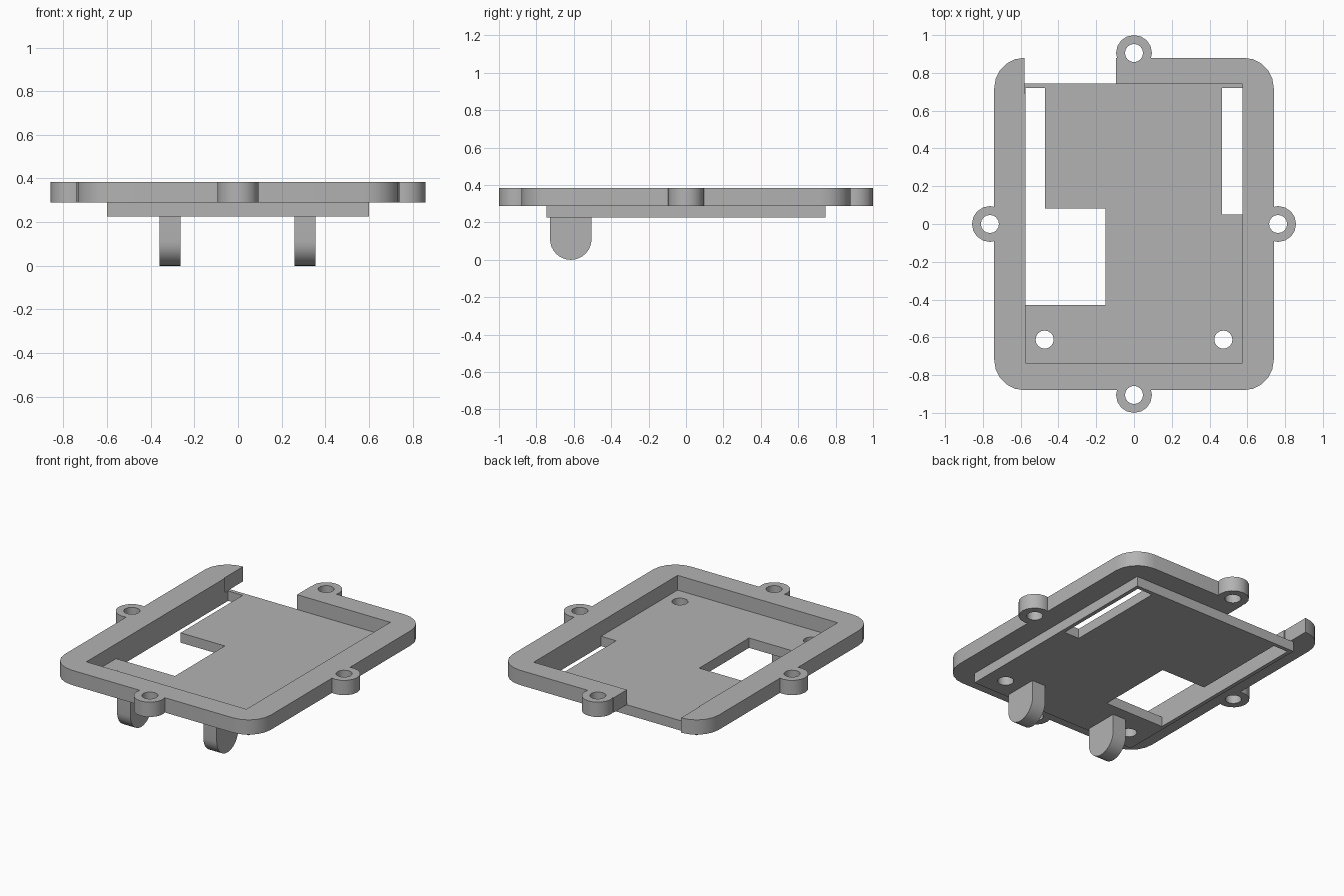
import bpy, bmesh, math
from mathutils import Matrix

if "Cube" in bpy.data.objects:
    bpy.data.objects.remove(bpy.data.objects["Cube"], do_unlink=True)

grey = bpy.data.materials.new("plain grey")
grey.use_nodes = True
GREY = (0.45, 0.45, 0.45, 1)
grey.diffuse_color = GREY
grey.node_tree.nodes["Principled BSDF"].inputs["Base Color"].default_value = GREY

FRAME_TOP, FRAME_BASE, PLATE_BASE = 0.385, 0.289, 0.225


def prism(name, outline, low, high, turn=None):
    """Extrude a 2D outline from low to high, optionally turned."""
    bm = bmesh.new()
    face = bm.faces.new([bm.verts.new((x, y, low)) for x, y in outline])
    out = bmesh.ops.extrude_face_region(bm, geom=[face])
    top = [v for v in out["geom"] if isinstance(v, bmesh.types.BMVert)]
    bmesh.ops.translate(bm, verts=top, vec=(0, 0, high - low))
    if turn:
        bm.transform(turn)
    bmesh.ops.recalc_face_normals(bm, faces=bm.faces)
    mesh = bpy.data.meshes.new(name)
    bm.to_mesh(mesh)
    bm.free()
    mesh.materials.append(grey)
    obj = bpy.data.objects.new(name, mesh)
    bpy.context.collection.objects.link(obj)
    return obj


def rect(x0, x1, y0, y1):
    return [(x0, y0), (x1, y0), (x1, y1), (x0, y1)]


def arc(cx, cy, r, start, end, steps):
    angles = [math.radians(start + (end - start) * i / steps) for i in range(steps + 1)]
    return [(cx + r * math.cos(a), cy + r * math.sin(a)) for a in angles]


def circle(cx, cy, r, steps=16):
    return arc(cx, cy, r, 0, 360, steps)[:-1]


def combine(target, helpers, operation):
    """Apply a boolean with each helper, then remove the helper."""
    for helper in helpers:
        helper.hide_render = True
        mod = target.modifiers.new("cut", "BOOLEAN")
        mod.operation, mod.object, mod.solver = operation, helper, "EXACT"
        graph = bpy.context.evaluated_depsgraph_get()
        mesh = bpy.data.meshes.new_from_object(target.evaluated_get(graph))
        target.modifiers.clear()
        target.data = mesh
        bpy.data.objects.remove(helper, do_unlink=True)


def finish(obj):
    bpy.ops.object.select_all(action="DESELECT")
    obj.select_set(True)
    bpy.context.view_layer.objects.active = obj
    bpy.ops.object.shade_smooth_by_angle(angle=math.radians(30))


# Rounded frame with four screw lugs
W, D, R = 0.74, 0.88, 0.16
corners = [(1, 1, 0), (-1, 1, 90), (-1, -1, 180), (1, -1, 270)]
outline = [p for sx, sy, a in corners
           for p in arc(sx * (W - R), sy * (D - R), R, a, a + 90, 5)]
frame = prism("frame", outline, FRAME_BASE, FRAME_TOP)
lugs = [(0, 0.905), (0, -0.905), (0.763, 0), (-0.763, 0)]
combine(frame, [prism("lug", circle(x, y, 0.095), FRAME_BASE, FRAME_TOP)
                for x, y in lugs], "UNION")

# Frame opening, gap at the back and screw holes
cutters = [rect(-0.575, 0.575, -0.735, 0.742), rect(-0.58, -0.095, 0.69, 1.1)]
cutters += [circle(x, y, 0.048) for x, y in lugs]
combine(frame, [prism("cutter", c, 0.1, 0.5) for c in cutters], "DIFFERENCE")
finish(frame)

# Base plate with slots, window and two mounting holes
plate = prism("base_plate", rect(-0.6, 0.6, -0.745, 0.745), PLATE_BASE, FRAME_BASE)
window = [(-0.575, -0.43), (-0.152, -0.43), (-0.152, 0.082),
          (-0.47, 0.082), (-0.47, 0.72), (-0.575, 0.72)]
cutters = [window, rect(0.467, 0.575, 0.05, 0.72)]
cutters += [circle(s * 0.473, -0.612, 0.048) for s in (-1, 1)]
combine(plate, [prism("cutter", c, 0.1, 0.5) for c in cutters], "DIFFERENCE")
finish(plate)

# Hinge ears below the plate: profile in y and z, extruded along x
upright = Matrix(((0, 0, 1, 0), (1, 0, 0, 0), (0, 1, 0, 0), (0, 0, 0, 1)))
EAR_Y, EAR_R = -0.616, 0.111
ear = arc(EAR_Y, EAR_R, EAR_R, 180, 360, 16)
ear += [(EAR_Y + EAR_R, PLATE_BASE), (EAR_Y - EAR_R, PLATE_BASE)]
for name, x in (("left_hinge_ear", 0.308), ("right_hinge_ear", -0.312)):
    obj = prism(name, ear, x - 0.048, x + 0.048, upright)
    hole = prism("cutter", circle(EAR_Y, 0.113, 0.055), x - 0.1, x + 0.1, upright)
    combine(obj, [hole], "DIFFERENCE")
    finish(obj)
